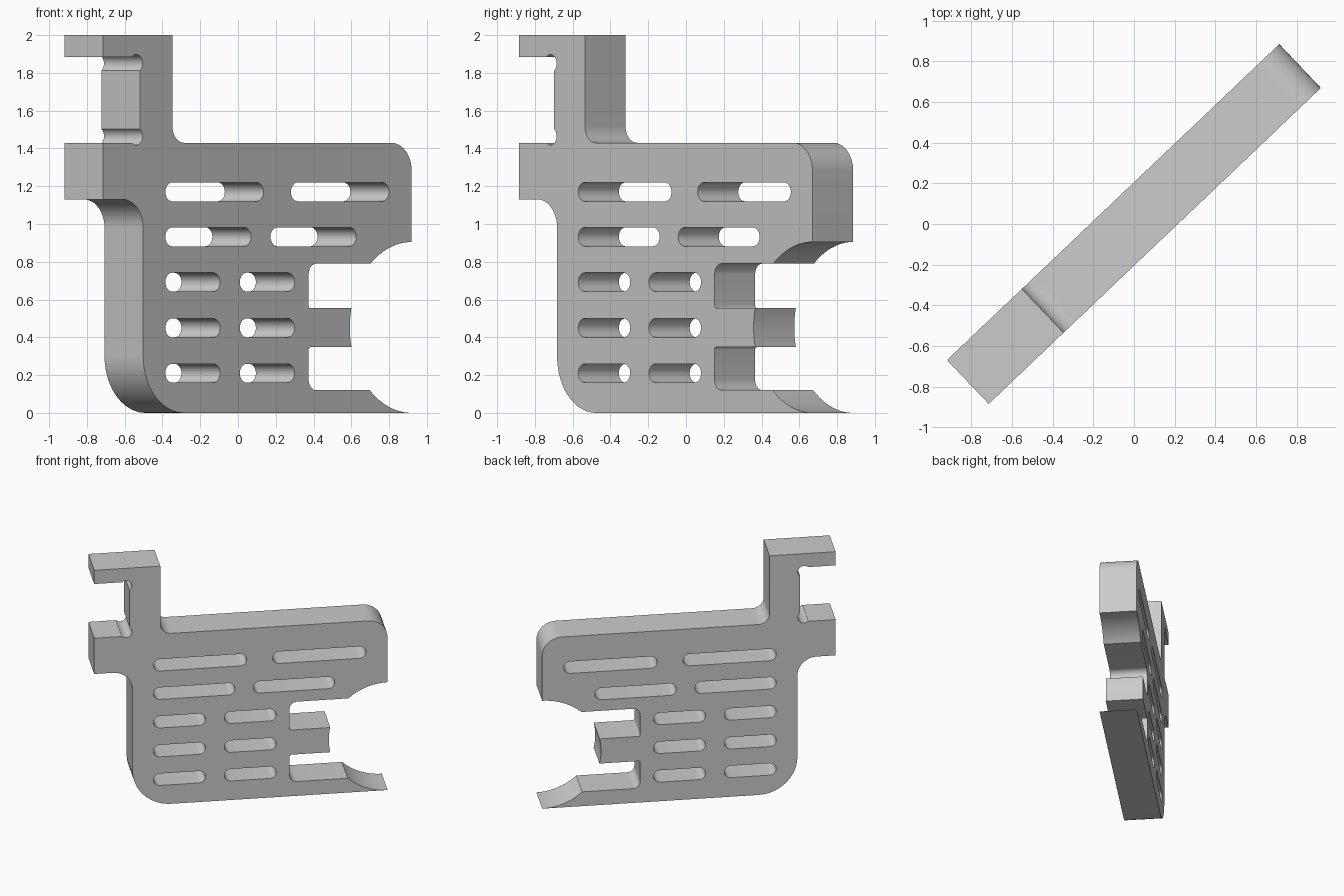
import bpy
import bmesh
from math import radians, cos, sin, asin, degrees, sqrt

cube = bpy.data.objects.get("Cube")
if cube:
    bpy.data.objects.remove(cube, do_unlink=True)

THICK = 0.297
END = 1.128      # half length of the plate
TURN = 43.56     # how far the plate is turned about z


def arc(cx, cz, r, a0, a1, n=12):
    """Points on an arc, angles in degrees."""
    step = radians(a1 - a0) / n
    return [(cx + r * cos(radians(a0) + i * step),
             cz + r * sin(radians(a0) + i * step)) for i in range(n + 1)]


def slot(u0, u1, z, r=0.05):
    """Closed outline of a round-ended slot."""
    return arc(u1 - r, z, r, -90, 90) + arc(u0 + r, z, r, 90, 270)


# Large circle that forms the mouth and the hollow tip of the tongue
MOUTH_R, MOUTH_Z = 0.4525, 0.4525


def mouth(z0, z1, n=12):
    a0, a1 = [180 - degrees(asin((z - MOUTH_Z) / MOUTH_R)) for z in (z0, z1)]
    return arc(END, MOUTH_Z, MOUTH_R, a0, a1, n)


# Outline, clockwise from the top of the post
outline = [(-END, 2.0), (-0.62, 2.0)]
outline += arc(-0.535, 1.515, 0.085, 180, 270)               # post fillet
outline += arc(END - 0.15, 1.28, 0.15, 90, 0)                # shoulder
outline += mouth(MOUTH_Z + MOUTH_R, 0.79)                    # upper jaw
outline += arc(0.43, 0.735, 0.055, 90, 180, 8)
outline += arc(0.387, 0.567, 0.012, 180, 270, 4)             # tongue
outline += mouth(0.555, 0.348, 8)
outline += arc(0.387, 0.336, 0.012, 90, 180, 4)
outline += arc(0.43, 0.175, 0.055, 180, 270, 8)
outline += mouth(0.12, MOUTH_Z - MOUTH_R)                    # lower jaw
outline += arc(-0.534, 0.3, 0.3, 270, 180, 18)               # heel
outline += arc(-0.984, 0.98, 0.15, 0, 90)                    # arm fillet
outline += [(-END, 1.13), (-END, 1.43)]
outline += arc(-0.885, 1.465, 0.047, 228, 412, 16)           # relief cuts
outline += arc(-0.885, 1.85, 0.047, -52, 132, 16)
outline += [(-END, 1.885)]

# Rows of slots
slots = [slot(-0.672, 0.045, 1.17), slot(0.245, 0.962, 1.17),
         slot(-0.672, -0.046, 0.932), slot(0.096, 0.722, 0.932)]
for z in (0.692, 0.45, 0.21):
    slots += [slot(-0.672, -0.272, z), slot(-0.128, 0.272, z)]

# Filled flat curve with holes, extruded to the plate thickness
curve = bpy.data.curves.new("bracket_plate", "CURVE")
curve.dimensions = "2D"
curve.fill_mode = "BOTH"
curve.extrude = THICK / 2
for loop in [outline] + slots:
    spline = curve.splines.new("POLY")
    spline.points.add(len(loop) - 1)
    for point, (u, z) in zip(spline.points, loop):
        point.co = (u, z, 0, 1)
    spline.use_cyclic_u = True

plate = bpy.data.objects.new("bracket_plate", curve)
bpy.context.collection.objects.link(plate)
plate.rotation_euler = (radians(90), 0, radians(TURN))

bpy.ops.object.select_all(action="DESELECT")
plate.select_set(True)
bpy.context.view_layer.objects.active = plate
bpy.ops.object.convert(target="MESH")
plate = bpy.context.view_layer.objects.active

# Join caps to walls
bm = bmesh.new()
bm.from_mesh(plate.data)
bmesh.ops.remove_doubles(bm, verts=bm.verts, dist=0.0005)
bmesh.ops.recalc_face_normals(bm, faces=bm.faces)
bm.to_mesh(plate.data)
bm.free()

# Plain grey
grey = bpy.data.materials.new("light_grey")
grey.use_nodes = True
colour = (0.6, 0.6, 0.6, 1)
grey.diffuse_color = colour
grey.node_tree.nodes["Principled BSDF"].inputs["Base Color"].default_value = colour
plate.data.materials.clear()
plate.data.materials.append(grey)

bpy.ops.object.shade_smooth_by_angle(angle=radians(30))
